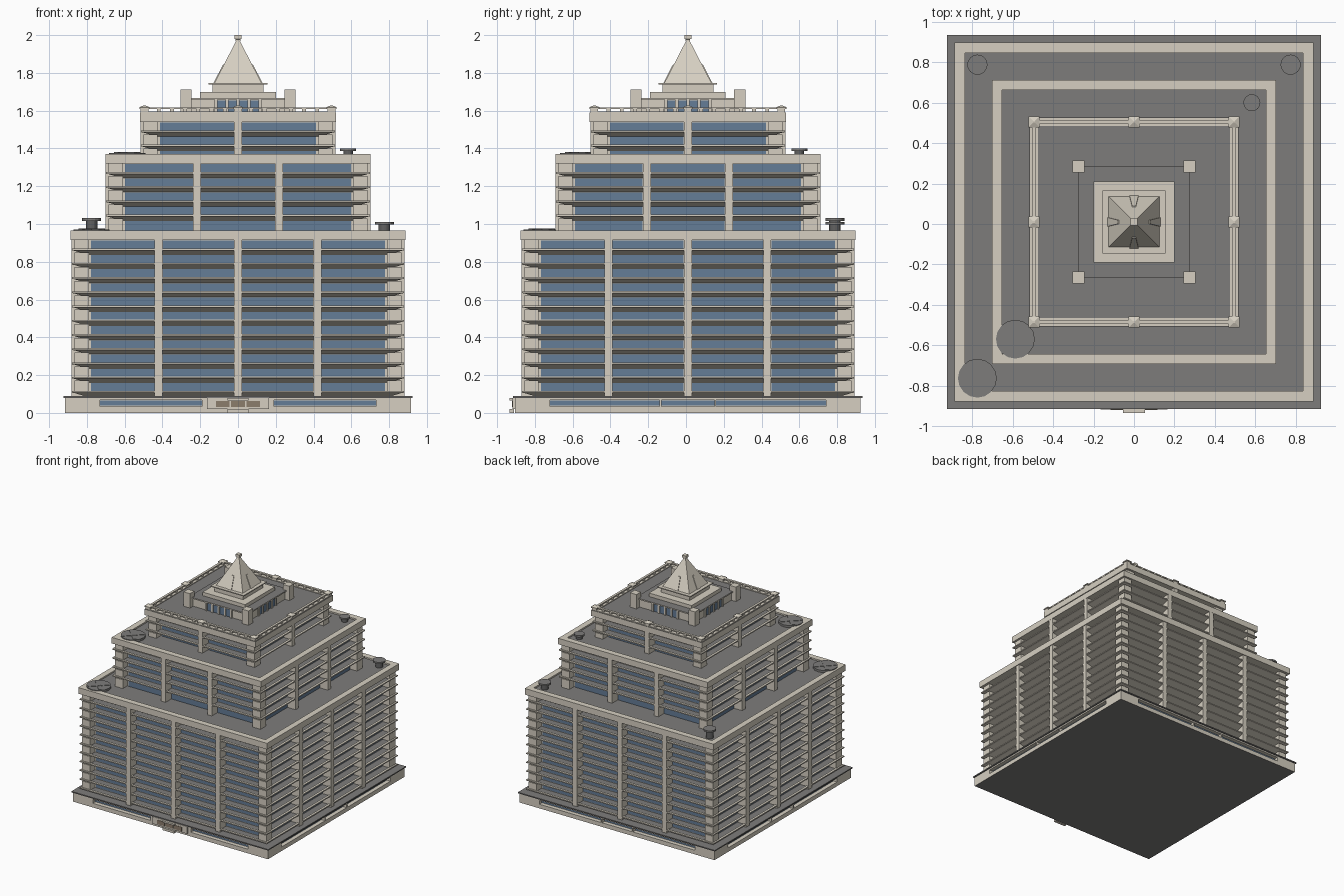
import bpy, bmesh, math
from mathutils import Matrix, Vector

cube = bpy.data.objects.get("Cube")
if cube:
    bpy.data.objects.remove(cube, do_unlink=True)

CENTRE_Y = 0.01
PITCH = 0.0753


def material(name, rgb):
    m = bpy.data.materials.new(name)
    m.use_nodes = True
    m.diffuse_color = (*rgb, 1)
    m.node_tree.nodes["Principled BSDF"].inputs["Base Color"].default_value = (*rgb, 1)
    return m


STONE = material("pale stone", (0.67, 0.625, 0.535))
ROOF = material("roof grey", (0.207, 0.203, 0.198))
GLASS = material("blue glass", (0.13, 0.205, 0.31))
METAL = material("dark metal", (0.12, 0.12, 0.12))
BRONZE = material("bronze door", (0.26, 0.205, 0.15))


def finish(name, bm, *mats):
    bmesh.ops.recalc_face_normals(bm, faces=bm.faces)
    mesh = bpy.data.meshes.new(name)
    bm.to_mesh(mesh)
    bm.free()
    for m in mats:
        mesh.materials.append(m)
    ob = bpy.data.objects.new(name, mesh)
    ob.location.y = CENTRE_Y
    bpy.context.collection.objects.link(ob)
    return ob


def add_box(bm, x, y, z, turn=0):
    """Box from (min, max) ranges, turned by quarter turns about the tower axis."""
    size = [b - a for a, b in (x, y, z)]
    mid = Vector([(a + b) / 2 for a, b in (x, y, z)])
    mat = Matrix.Rotation(turn * math.pi / 2, 4, 'Z') @ Matrix.Translation(mid) @ Matrix.Diagonal((*size, 1))
    bmesh.ops.create_cube(bm, size=1, matrix=mat)


def four_sides(name, boxes, mat, turns=range(4)):
    """Boxes described on the front side, repeated round the tower."""
    bm = bmesh.new()
    for t in turns:
        for x, y, z in boxes:
            add_box(bm, x, y, z, t)
    return finish(name, bm, mat)


def add_stack(bm, rings):
    """Square rings (half width, height) joined from bottom to top; returns bottom and top faces."""
    loops = []
    for h, z in rings:
        loops.append([bm.verts.new((sx * h, sy * h, z)) for sx, sy in ((-1, -1), (1, -1), (1, 1), (-1, 1))])
    for a, b in zip(loops, loops[1:]):
        for i in range(4):
            j = (i + 1) % 4
            bm.faces.new((a[i], a[j], b[j], b[i]))
    return bm.faces.new(loops[0][::-1]), bm.faces.new(loops[-1])


def stack(name, rings, top=STONE, bottom=STONE):
    """Stone stack whose top and bottom faces may have their own colour."""
    bm = bmesh.new()
    low, high = add_stack(bm, rings)
    low.material_index, high.material_index = 2, 1
    return finish(name, bm, STONE, top, bottom)


def add_disc(bm, x, y, r, z0, z1, sides=16):
    bmesh.ops.create_cone(bm, cap_ends=True, segments=sides, radius1=r, radius2=r, depth=z1 - z0,
                          matrix=Matrix.Translation((x, y, (z0 + z1) / 2)))


# Ground floor with a recessed window band and a projecting grey lip
stack("base", [(0.915, 0), (0.915, 0.035), (0.88, 0.035), (0.88, 0.068), (0.915, 0.068), (0.915, 0.08)],
      bottom=ROOF)
bm = bmesh.new()
add_stack(bm, [(0.925, 0.08), (0.925, 0.089)])
finish("base_lip", bm, ROOF)
band, groove = (0.035, 0.068), (-0.915, -0.87)
four_sides("base_corners", [((0.73, 0.915), (-0.915, -0.73), band)], STONE)
four_sides("base_dividers", [((x - 0.005, x + 0.005), groove, band) for x in (-0.145, 0.145)], STONE, [1, 2, 3])
four_sides("base_entrance_wall", [((-0.19, 0.19), groove, band)], STONE, [0])
four_sides("base_windows", [((-0.73, 0.73), (-0.884, -0.876), (0.038, 0.066))], GLASS)

# Entrance
four_sides("entrance_surround", [((-0.165, 0.165), (-0.928, -0.91), (0.02, 0.08)),
                                 ((-0.055, 0.055), (-0.945, -0.92), (0.066, 0.08)),
                                 ((-0.055, 0.055), (-0.945, -0.92), (0, 0.02))], STONE, [0])
four_sides("entrance_doors", [((x - 0.036, x + 0.036), (-0.931, -0.926), (0.03, 0.064))
                              for x in (-0.08, 0, 0.08)], BRONZE, [0])


def tier(name, half, bottom, top, pillars, ledges):
    """One setback: core, glass bays, rimmed ledges, corner blocks and pillars."""
    core = half - 0.065
    stack(name + "_core", [(core, bottom), (core, top)])
    bm = bmesh.new()
    levels = [top - 0.047 - k * PITCH for k in range(ledges)]
    for z in levels:
        _, deck = add_stack(bm, [(core - 0.005, z - 0.03), (half, z - 0.009), (half + 0.014, z - 0.007),
                                 (half + 0.014, z + 0.002), (half - 0.006, z + 0.002), (half - 0.006, z - 0.003)])
        deck.material_index = 1
    finish(name + "_ledges", bm, STONE, ROOF)

    edges = [-core] + pillars + [core]
    ceilings = [top] + [z - 0.029 for z in levels]
    floors = levels + [bottom]
    glass, corners = [], []
    for hi, lo in zip(ceilings, floors):
        if hi - lo < 0.02:
            continue
        for a, b in zip(edges, edges[1:]):
            glass.append(((a + 0.022, b - 0.022), (-core - 0.005, -core + 0.005), (lo + 0.003, hi - 0.002)))
        corners.append(((core - 0.01, half), (-half, 0.01 - core), (lo - 0.004, hi + 0.01)))
    four_sides(name + "_windows", glass, GLASS)
    four_sides(name + "_corner_blocks", corners, STONE)
    four_sides(name + "_pillars", [((x - 0.021, x + 0.021), (-half - 0.016, -core), (bottom, top))
                                   for x in pillars], STONE)


tier("lower_tier", 0.865, 0.088, 0.914, [-0.42, 0, 0.42], 11)
tier("middle_tier", 0.685, 0.95, 1.32, [-0.217, 0.217], 4)
tier("upper_tier", 0.50, 1.355, 1.54, [0], 2)

# Roof slabs with stone parapets around grey decks
for name, h, z0, z1 in (("lower_roof", 0.887, 0.914, 0.966), ("middle_roof", 0.702, 1.32, 1.371)):
    stack(name, [(h, z0), (h, z1), (h - 0.05, z1), (h - 0.05, z1 - 0.012)], ROOF)
stack("upper_roof", [(0.52, 1.54), (0.52, 1.59)], ROOF)

# Balustrade around the upper roof
rails = [((-0.495, 0.495), (-0.505, -0.485), (1.608, 1.617)), ((-0.495, 0.495), (-0.515, -0.476), (1.59, 1.596))]
rails += [((x - 0.01, x + 0.01), (-0.505, -0.485), (1.59, 1.61))
          for x in [s * (0.07 + 0.07 * i) for i in range(6) for s in (-1, 1)]]
four_sides("balustrade", rails, STONE)
bm = bmesh.new()
for t in range(4):
    for x in (0, 0.495):
        before = set(bm.verts)
        add_stack(bm, [(0.02, 1.59), (0.02, 1.61), (0.027, 1.61), (0.027, 1.618), (0.004, 1.628)])
        new = [v for v in bm.verts if v not in before]
        place = Matrix.Rotation(t * math.pi / 2, 4, 'Z') @ Matrix.Translation((x, -0.495, 0))
        bmesh.ops.transform(bm, matrix=place, verts=new)
finish("balustrade_posts", bm, STONE)

# Penthouse with corner piers and window bays under a thin roof edge
stack("penthouse", [(0.262, 1.59), (0.262, 1.658), (0.275, 1.658), (0.275, 1.668)], ROOF)
four_sides("penthouse_piers", [((0.245, 0.305), (-0.305, -0.245), (1.59, 1.712))], STONE)
four_sides("penthouse_windows", [((x - 0.022, x + 0.022), (-0.266, -0.26), (1.592, 1.654))
                                 for x in (-0.088, -0.03, 0.03, 0.088)], GLASS)
four_sides("penthouse_window_pillars", [((x - 0.008, x + 0.008), (-0.274, -0.26), (1.59, 1.658))
                                        for x in (-0.117, -0.059, 0, 0.059, 0.117)], STONE)

# Stepped crown, pyramid and finial
stack("crown_step", [(0.2, 1.66), (0.2, 1.698)])
stack("crown_block", [(0.135, 1.69), (0.135, 1.74)])
stack("crown_lip", [(0.155, 1.738), (0.155, 1.746)])
stack("pyramid_roof", [(0.125, 1.746), (0.006, 1.977)])
stack("finial", [(0.012, 1.968), (0.012, 1.978), (0.018, 1.98), (0.018, 2.0)])

# Slim tapering ribs lying on the pyramid slopes
bm = bmesh.new()
for t in range(4):
    before = set(bm.verts)
    add_stack(bm, [(0.022, 1.746), (0.009, 1.845)])
    new = [v for v in bm.verts if v not in before]
    for v in new:
        slope = 0.125 - (v.co.z - 1.746) * 0.515
        v.co.y = -slope - 0.005 if v.co.y < 0 else -slope + 0.02
    bmesh.ops.transform(bm, matrix=Matrix.Rotation(t * math.pi / 2, 4, 'Z'), verts=new)
finish("pyramid_ribs", bm, STONE)

# Flat roof fans
for name, x, y, z in (("lower_fan", -0.775, -0.773, 0.953), ("middle_fan", -0.587, -0.58, 1.358)):
    bm = bmesh.new()
    add_disc(bm, x, y, 0.096, z, z + 0.019)
    finish(name, bm, ROOF)
    bm = bmesh.new()
    add_disc(bm, x, y, 0.018, z + 0.017, z + 0.023)
    for a in range(2):
        mat = Matrix.Translation((x, y, z + 0.02)) @ Matrix.Rotation(math.pi / 4 + a * math.pi / 2, 4, 'Z')
        bmesh.ops.create_cube(bm, size=1, matrix=mat @ Matrix.Diagonal((0.17, 0.03, 0.004, 1)))
    finish(name + "_blades", bm, ROOF)

# Mushroom vents
for name, x, y, r, z0, z1 in (("left_vent", 0.775, 0.778, 0.05, 0.953, 1.011),
                              ("right_vent", -0.775, 0.778, 0.05, 0.953, 1.031),
                              ("middle_vent", 0.583, 0.59, 0.042, 1.358, 1.401)):
    bm = bmesh.new()
    add_disc(bm, x, y, r * 0.6, z0, z1 - 0.01)
    finish(name + "_stem", bm, METAL)
    bm = bmesh.new()
    add_disc(bm, x, y, r, z1 - 0.014, z1)
    finish(name + "_cap", bm, ROOF)
